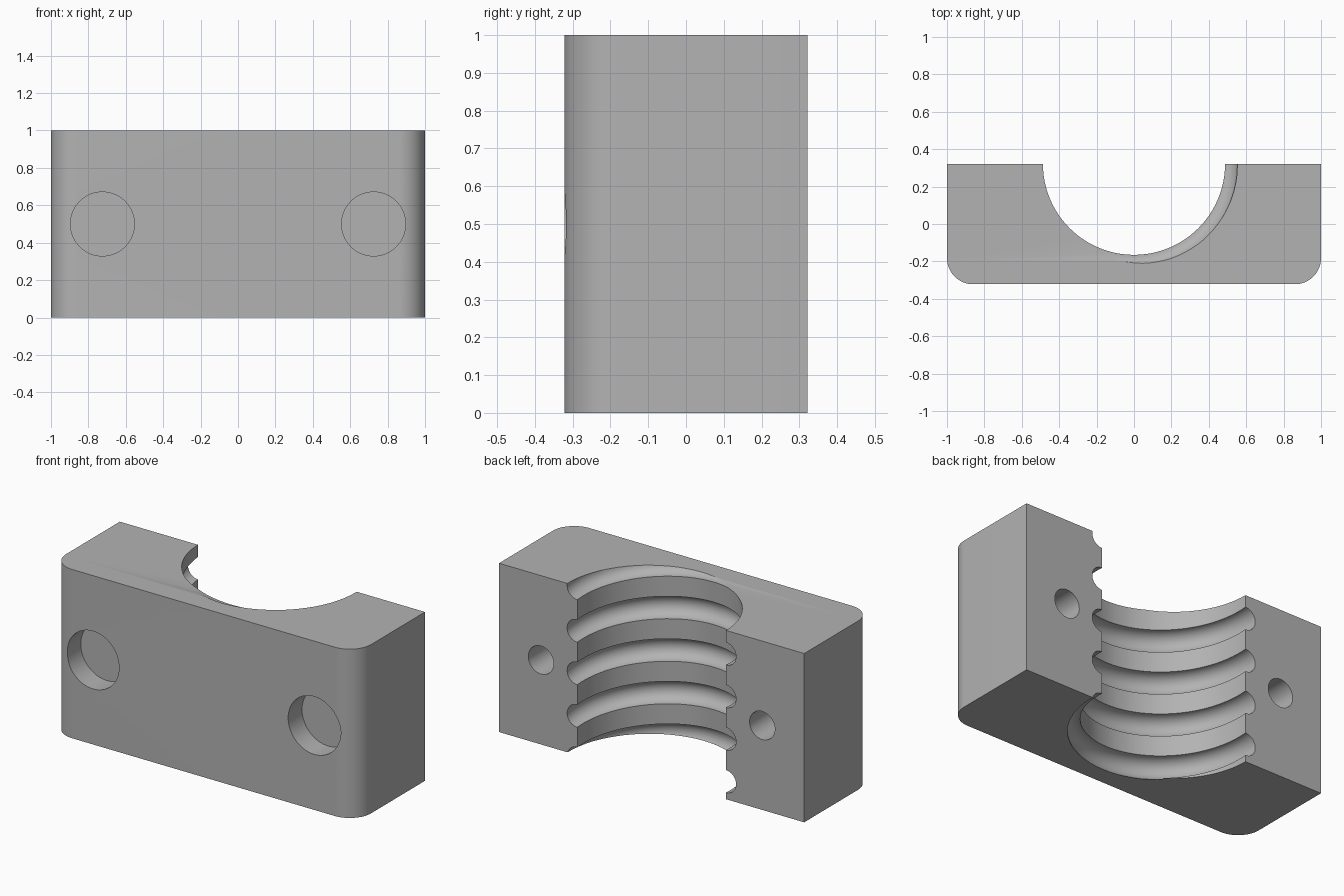
import bpy, bmesh
from math import sin, cos, pi, radians

WIDTH, HALF_DEPTH, HEIGHT = 2.0, 0.322, 1.0
BORE_R, GROOVE_R = 0.487, 0.067
PITCH, GROOVE_START = 0.252, -0.02
CORNER_R = 0.14

if "Cube" in bpy.data.objects:
    bpy.data.objects.remove(bpy.data.objects["Cube"], do_unlink=True)

grey = bpy.data.materials.new("plain grey")
grey.use_nodes = True
grey.diffuse_color = (0.45, 0.45, 0.45, 1)
grey.node_tree.nodes["Principled BSDF"].inputs["Base Color"].default_value = grey.diffuse_color


def make_object(name, bm):
    bmesh.ops.recalc_face_normals(bm, faces=bm.faces)
    mesh = bpy.data.meshes.new(name)
    bm.to_mesh(mesh)
    bm.free()
    mesh.materials.append(grey)
    obj = bpy.data.objects.new(name, mesh)
    bpy.context.collection.objects.link(obj)
    return obj


def block():
    """Box with its two upright front corners rounded."""
    bm = bmesh.new()
    outline = [(WIDTH / 2, HALF_DEPTH), (-WIDTH / 2, HALF_DEPTH)]
    for side, start in ((-1, pi), (1, 1.5 * pi)):
        for i in range(17):
            a = start + i * pi / 32
            outline.append((side * (WIDTH / 2 - CORNER_R) + CORNER_R * cos(a),
                            CORNER_R - HALF_DEPTH + CORNER_R * sin(a)))
    face = bm.faces.new([bm.verts.new((x, y, 0)) for x, y in outline])
    top = bmesh.ops.extrude_face_region(bm, geom=[face])["geom"]
    bmesh.ops.translate(bm, vec=(0, 0, HEIGHT),
                        verts=[v for v in top if isinstance(v, bmesh.types.BMVert)])
    return make_object("clamp_block", bm)


def cylinder(name, radius, length, location, tilt=0):
    bpy.ops.mesh.primitive_cylinder_add(vertices=96, radius=radius, depth=length,
                                        location=location, rotation=(tilt, 0, 0))
    obj = bpy.context.object
    obj.name = name
    obj.data.materials.append(grey)
    return obj


def helix():
    """Round tube swept along a helix around the bore axis."""
    bm = bmesh.new()
    steps, sides = 72, 28
    rings = []
    for i in range(-steps, 5 * steps + steps // 2 + 1):
        a = 2 * pi * i / steps + 0.01
        z = GROOVE_START + PITCH * a / (2 * pi)
        ring = []
        for k in range(sides):
            t = 2 * pi * (k + 0.5) / sides
            r = BORE_R + GROOVE_R * cos(t)
            ring.append(bm.verts.new((r * cos(a), HALF_DEPTH - r * sin(a), z + GROOVE_R * sin(t))))
        rings.append(ring)
    for lower, upper in zip(rings, rings[1:]):
        for k in range(sides):
            n = (k + 1) % sides
            bm.faces.new((lower[k], lower[n], upper[n], upper[k]))
    bm.faces.new(rings[0])
    bm.faces.new(rings[-1])
    return make_object("groove_cutter", bm)


def cut(body, cutter):
    cutter.hide_render = True
    mod = body.modifiers.new("cut", "BOOLEAN")
    mod.operation, mod.solver, mod.object = "DIFFERENCE", "EXACT", cutter
    bpy.ops.object.select_all(action="DESELECT")
    bpy.context.view_layer.objects.active = body
    body.select_set(True)
    bpy.ops.object.modifier_apply(modifier=mod.name)
    bpy.data.objects.remove(cutter, do_unlink=True)


body = block()

# Half-round bore and its helical groove
cut(body, cylinder("bore_cutter", BORE_R, 2 * HEIGHT, (0, HALF_DEPTH, HEIGHT / 2)))
cut(body, helix())

# Wide front recess and narrow rear hole on each side, with a thin web between
RECESS, WEB = 0.13, 0.02
for side in (-1, 1):
    x = side * 0.725
    cut(body, cylinder("recess_cutter", 0.171, 2 * RECESS, (x, -HALF_DEPTH, HEIGHT / 2), pi / 2))
    cut(body, cylinder("hole_cutter", 0.083, 2 * (2 * HALF_DEPTH - RECESS - WEB),
                       (x, HALF_DEPTH, HEIGHT / 2), pi / 2))

bpy.ops.object.shade_smooth_by_angle(angle=radians(30))
